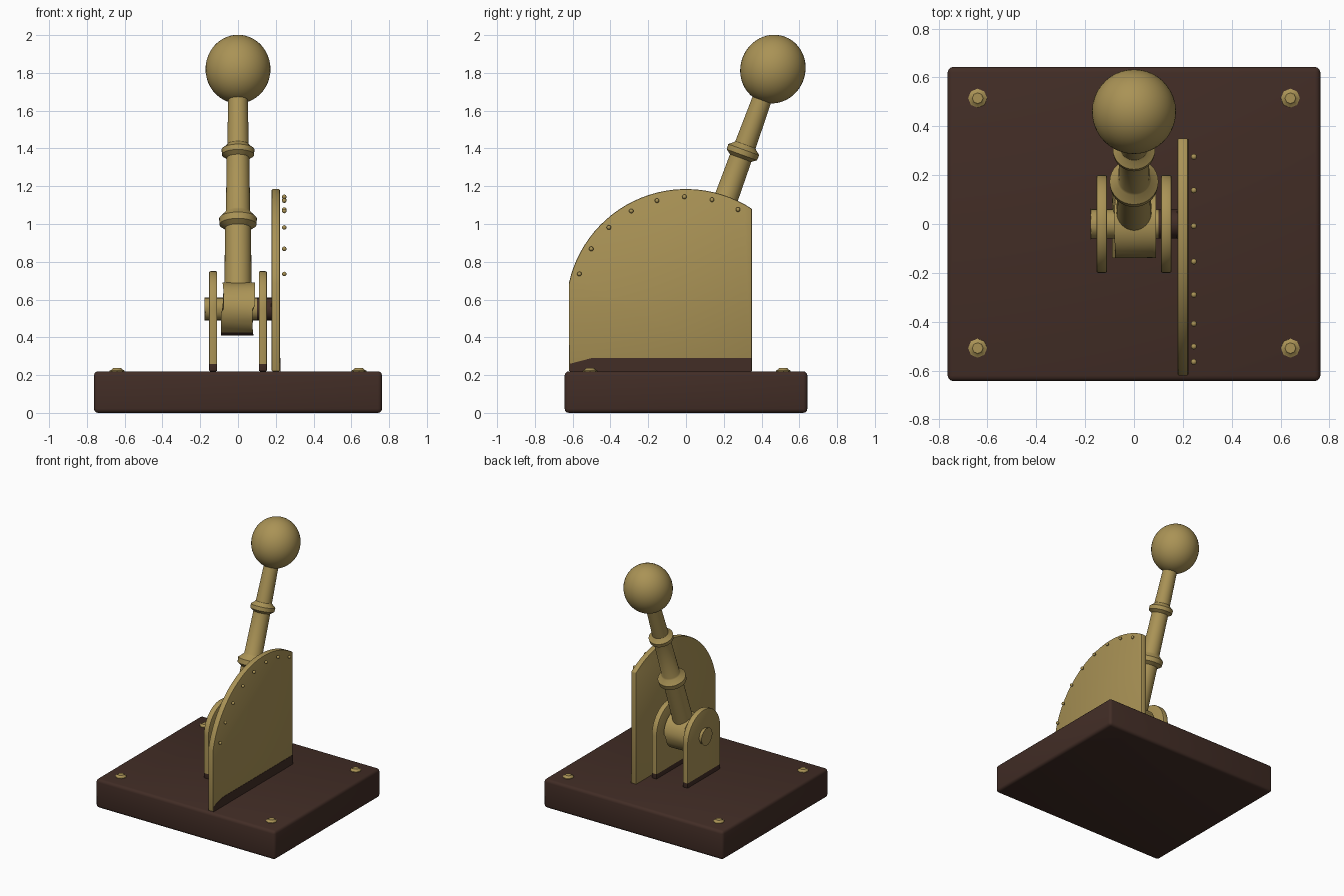
import bpy, bmesh
from math import sin, cos, pi, radians, atan2, sqrt
from mathutils import Matrix

cube = bpy.data.objects.get("Cube")
if cube:
    bpy.data.objects.remove(cube, do_unlink=True)


def material(name, colour):
    m = bpy.data.materials.new(name)
    m.use_nodes = True
    m.diffuse_color = colour
    m.node_tree.nodes["Principled BSDF"].inputs["Base Color"].default_value = colour
    return m


BRASS = material("aged brass", (0.40, 0.29, 0.092, 1))
WOOD = material("dark wood", (0.054, 0.026, 0.019, 1))
PIVOT = 0.55  # height of the axle


def finish(name, bm, mats, bevel=0, segments=2, matrix=None, dark=None):
    """Turn a bmesh into a shaded object; dark(centre, normal) picks the second material."""
    bmesh.ops.recalc_face_normals(bm, faces=bm.faces)
    if matrix:
        bm.transform(matrix)
    if bevel:
        sharp = [e for e in bm.edges if e.calc_face_angle(0) > 0.6]
        bmesh.ops.bevel(bm, geom=sharp, offset=bevel, segments=segments,
                        affect='EDGES', profile=0.5, clamp_overlap=True)
    bm.normal_update()
    if dark:
        for f in bm.faces:
            f.material_index = int(dark(f.calc_center_median(), f.normal))
    mesh = bpy.data.meshes.new(name)
    bm.to_mesh(mesh)
    bm.free()
    for m in mats:
        mesh.materials.append(m)
    ob = bpy.data.objects.new(name, mesh)
    bpy.context.collection.objects.link(ob)
    bpy.ops.object.select_all(action='DESELECT')
    ob.select_set(True)
    bpy.context.view_layer.objects.active = ob
    bpy.ops.object.shade_smooth_by_angle(angle=radians(32))
    return ob


def prism(profile, x0, x1):
    """Extrude a (y, z) outline along x."""
    bm = bmesh.new()
    face = bm.faces.new([bm.verts.new((x0, y, z)) for y, z in profile])
    new = bmesh.ops.extrude_face_region(bm, geom=[face])["geom"]
    bmesh.ops.translate(bm, vec=(x1 - x0, 0, 0),
                        verts=[v for v in new if isinstance(v, bmesh.types.BMVert)])
    return bm


def lathe(profile, sides):
    """Revolve a (radius, height) outline about z, with capped ends."""
    bm = bmesh.new()
    rings = [[bm.verts.new((r * cos(2 * pi * i / sides), r * sin(2 * pi * i / sides), h))
              for i in range(sides)] for r, h in profile]
    for a, b in zip(rings, rings[1:]):
        for i in range(sides):
            j = (i + 1) % sides
            bm.faces.new((a[i], a[j], b[j], b[i]))
    bm.faces.new(rings[0])
    bm.faces.new(rings[-1])
    return bm


def arc(radius, start, end, n):
    return [(radius * cos(start + (end - start) * i / n),
             PIVOT + radius * sin(start + (end - start) * i / n)) for i in range(n + 1)]


# Base board
bm = bmesh.new()
bmesh.ops.create_cube(bm, size=1, matrix=Matrix.Translation((0, 0, 0.11))
                      @ Matrix.Diagonal((1.525, 1.285, 0.22, 1)))
finish("base_board", bm, [WOOD], bevel=0.022, segments=3)

# Corner bolts
for x in (-0.64, 0.64):
    for y in (-0.508, 0.515):
        side = ("left" if x > 0 else "right") + ("_front" if y < 0 else "_back")
        finish("bolt_" + side,
               lathe([(0.039, 0.21), (0.039, 0.224), (0.026, 0.231), (0.022, 0.237)], 8),
               [BRASS], matrix=Matrix.Translation((x, y, 0)))

# Quadrant plate with a dark foot strip on its outer face
R = 0.635
top = arc(R, atan2(0.53, 0.35), pi - atan2(0.135, 0.62), 28)
finish("quadrant_plate", prism([(-0.62, 0.22), (0.35, 0.22)] + top, 0.178, 0.222),
       [BRASS], bevel=0.007)
finish("foot_strip", prism([(-0.615, 0.22), (0.348, 0.22), (0.348, 0.29),
                            (-0.5, 0.29), (-0.615, 0.26)], 0.219, 0.224), [WOOD])

# Index pins along the arc
for k in range(8):
    a = radians(62.4 + 14.2 * k)
    bm = bmesh.new()
    bmesh.ops.create_uvsphere(bm, u_segments=12, v_segments=8, radius=0.012)
    finish("index_pin_%d" % (k + 1), bm, [BRASS], matrix=Matrix.Translation(
        (0.245, 0.594 * cos(a), PIVOT + 0.594 * sin(a))))

# Pivot brackets, dark at the foot
for side, x in (("left", 0.132), ("right", -0.132)):
    bm = prism([(-0.2, 0.22), (0.2, 0.22)] + arc(0.2, 0, pi, 24), x - 0.022, x + 0.022)
    bmesh.ops.bisect_plane(bm, geom=bm.verts[:] + bm.edges[:] + bm.faces[:],
                           plane_co=(0, 0, 0.26), plane_no=(0, 0, 1))
    finish("bracket_" + side, bm, [BRASS, WOOD], bevel=0.008,
           dark=lambda c, n: c.z < 0.26)

# Hub and axle lie along x
along_x = Matrix.Translation((0, 0, PIVOT)) @ Matrix.Rotation(pi / 2, 4, 'Y')
finish("lever_hub", lathe([(0.14, -0.082), (0.14, 0.082)], 40), [BRASS, WOOD],
       bevel=0.009, matrix=along_x, dark=lambda c, n: c.z < 0.425)
finish("axle", lathe([(0.06, -0.178), (0.06, 0.1), (0.06, 0.18)], 24), [BRASS, WOOD],
       bevel=0.006, matrix=along_x, dark=lambda c, n: c.x > 0.11)

# Turned lever with two collars, leaning back
lean = Matrix.Translation((0, 0, PIVOT)) @ Matrix.Rotation(-atan2(0.46, 1.27), 4, 'X')
length = sqrt(0.46 ** 2 + 1.27 ** 2)
finish("lever_shaft", lathe([
    (0.072, 0.06), (0.069, 0.455), (0.098, 0.475), (0.1, 0.51), (0.07, 0.54),
    (0.064, 0.55), (0.06, 0.85), (0.085, 0.868), (0.087, 0.897), (0.062, 0.918),
    (0.057, 0.925), (0.05, 1.25)], 32), [BRASS], matrix=lean)

# Ball knob
bm = bmesh.new()
bmesh.ops.create_uvsphere(bm, u_segments=40, v_segments=24, radius=1)
finish("ball_knob", bm, [BRASS], matrix=lean @ Matrix.Translation((0, 0, length))
       @ Matrix.Diagonal((0.172, 0.172, 0.183, 1)))
